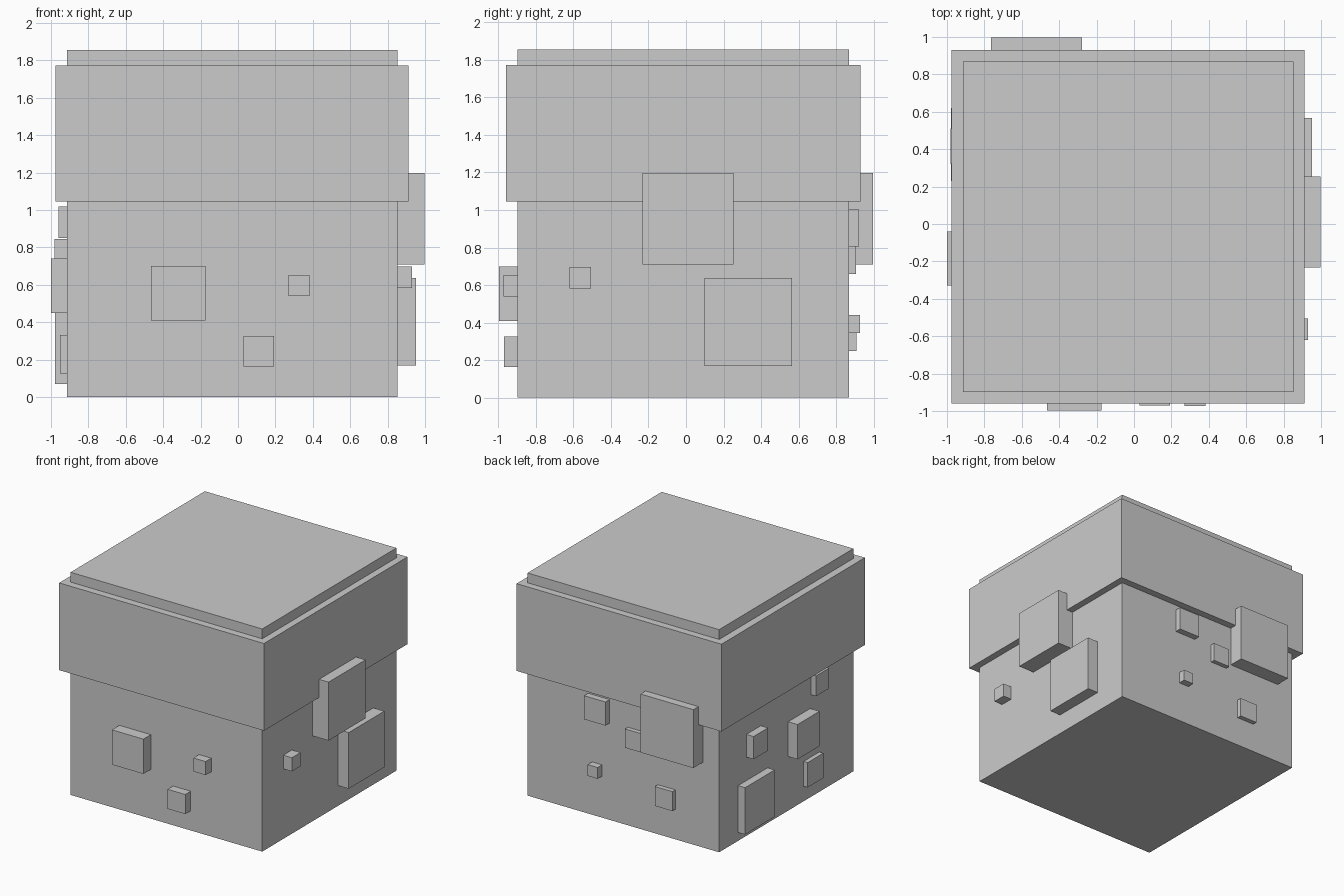
import bpy


def box(name, x0, x1, y0, y1, z0, z1):
    """Axis-aligned box from its limits."""
    bpy.ops.mesh.primitive_cube_add(size=1)
    o = bpy.context.object
    o.name = name
    o.location = ((x0 + x1) / 2, (y0 + y1) / 2, (z0 + z1) / 2)
    o.scale = (x1 - x0, y1 - y0, z1 - z0)
    bpy.ops.object.transform_apply(location=True, rotation=True, scale=True)
    return o


# Main block and the wider band around its top
BX0, BX1, BY0, BY1 = -0.914, 0.852, -0.898, 0.869
box("body", BX0, BX1, BY0, BY1, 0, 1.855)
box("upper_band", -0.977, 0.911, -0.959, 0.929, 1.046, 1.773)

# Square studs: (start along the wall, bottom z, side length, outer face position)
front = [(-0.465, 0.41, 0.29, -0.996), (0.27, 0.54, 0.113, -0.972), (0.03, 0.164, 0.163, -0.97)]
back = [(-0.765, 0.71, 0.487, 0.996), (0.097, 0.805, 0.197, 0.922), (-0.229, 0.66, 0.157, 0.906),
        (0.164, 0.346, 0.094, 0.928), (-0.51, 0.25, 0.162, 0.908)]
right = [(-0.233, 0.71, 0.487, 0.998), (0.098, 0.17, 0.468, 0.952), (-0.62, 0.583, 0.114, 0.931)]
left = [(0.32, 0.655, 0.19, -0.98), (-0.33, 0.45, 0.29, -1.0), (0.23, 0.07, 0.39, -0.979),
        (-0.45, 0.125, 0.207, -0.951), (-0.512, 0.85, 0.17, -0.961)]

SINK = 0.02  # studs bed slightly into the wall
for i, (a, z, s, d) in enumerate(front):
    box(f"front_stud_{i}", a, a + s, d, BY0 + SINK, z, z + s)
for i, (a, z, s, d) in enumerate(back):
    box(f"back_stud_{i}", a, a + s, BY1 - SINK, d, z, z + s)
for i, (a, z, s, d) in enumerate(right):
    box(f"right_stud_{i}", BX1 - SINK, d, a, a + s, z, z + s)
for i, (a, z, s, d) in enumerate(left):
    box(f"left_stud_{i}", d, BX0 + SINK, a, a + s, z, z + s)
